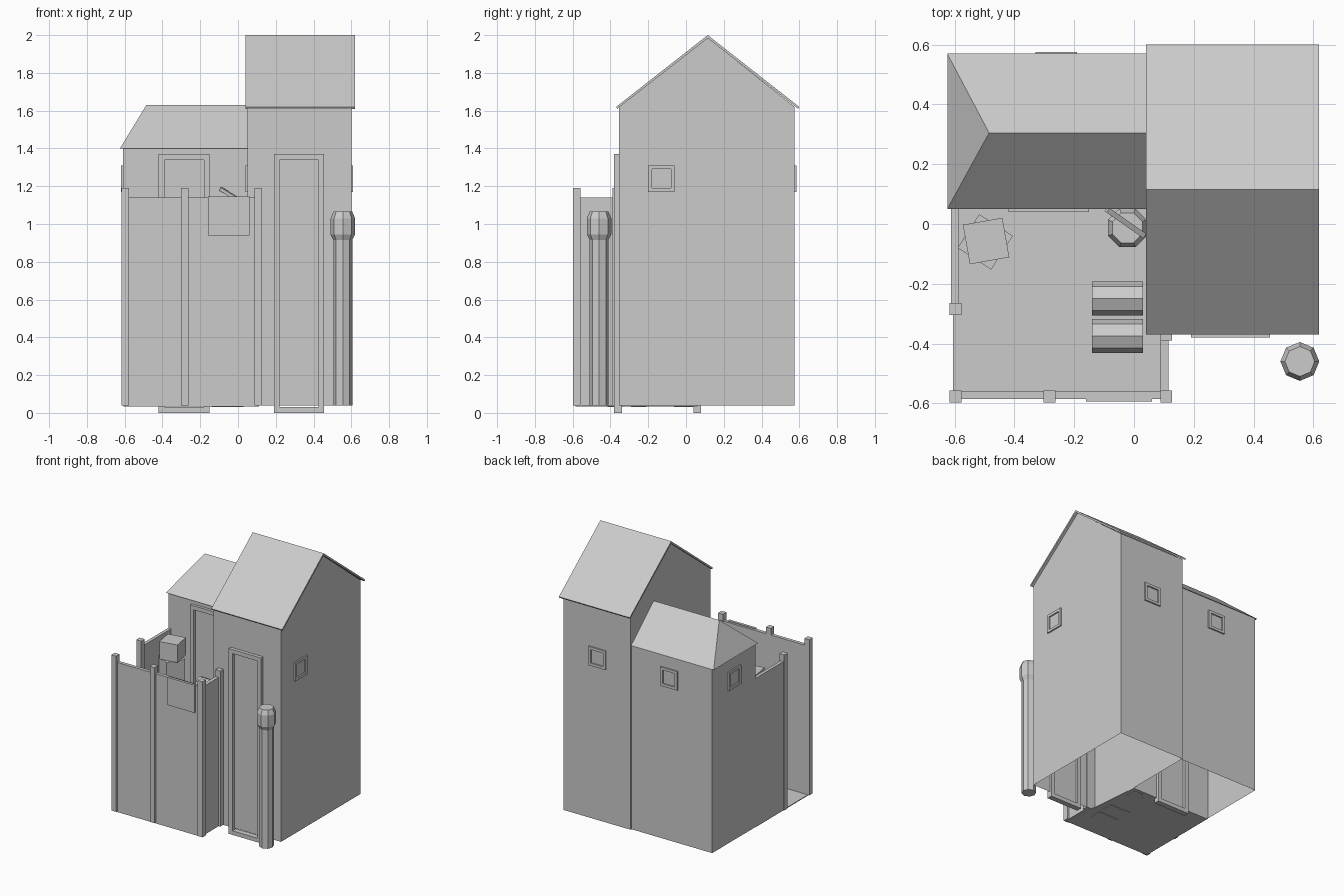
import bpy, bmesh, math
from mathutils import Vector, Matrix

if "Cube" in bpy.data.objects:
    bpy.data.objects.remove(bpy.data.objects["Cube"])


def mesh_object(name, verts, faces):
    me = bpy.data.meshes.new(name)
    me.from_pydata([tuple(v) for v in verts], [], faces)
    bm = bmesh.new()
    bm.from_mesh(me)
    bmesh.ops.recalc_face_normals(bm, faces=bm.faces)
    bm.to_mesh(me)
    bm.free()
    ob = bpy.data.objects.new(name, me)
    bpy.context.collection.objects.link(ob)
    return ob


def box(name, x0, x1, y0, y1, z0, z1, open_bottom=False):
    v = [(x, y, z) for z in (z0, z1) for x, y in ((x0, y0), (x1, y0), (x1, y1), (x0, y1))]
    f = [(i, (i + 1) % 4, (i + 1) % 4 + 4, i + 4) for i in range(4)] + [(4, 5, 6, 7)]
    if not open_bottom:
        f.append((3, 2, 1, 0))
    return mesh_object(name, v, f)


def extrude_x(name, profile, x0, x1, skip=()):
    # profile is a list of (y, z); skip lists profile edges left open
    n = len(profile)
    v = [(x, y, z) for x in (x0, x1) for y, z in profile]
    f = [(i, (i + 1) % n, (i + 1) % n + n, i + n) for i in range(n) if i not in skip]
    f += [tuple(range(n)), tuple(range(n, 2 * n))]
    return mesh_object(name, v, f)


def lathe(name, x, y, rings, sides=8, turn=0.0):
    # rings is a list of (radius, z)
    v, f = [], []
    for r, z in rings:
        for i in range(sides):
            a = turn + math.tau * i / sides
            v.append((x + r * math.cos(a), y + r * math.sin(a), z))
    for k in range(len(rings) - 1):
        for i in range(sides):
            j = (i + 1) % sides
            f.append((k * sides + i, k * sides + j, (k + 1) * sides + j, (k + 1) * sides + i))
    f += [tuple(range(sides)), tuple(range(len(v) - sides, len(v)))]
    return mesh_object(name, v, f)


def frame(name, axis, plane, centre, width, z0, z1, bar, depth):
    # four bars around an opening, straddling the wall plane
    a0, a1 = centre - width / 2, centre + width / 2
    bars = [(a0, a0 + bar, z0, z1), (a1 - bar, a1, z0, z1),
            (a0 + bar, a1 - bar, z1 - bar, z1), (a0 + bar, a1 - bar, z0, z0 + bar)]
    for i, (p, q, lo, hi) in enumerate(bars):
        n = f"{name}_bar_{i}"
        if axis == 'x':
            box(n, plane - depth, plane + depth, p, q, lo, hi)
        else:
            box(n, p, q, plane - depth, plane + depth, lo, hi)


# Tower walls, open underneath
extrude_x("tower_walls", [(-.355, .04), (.575, .04), (.575, 1.62), (.115, 1.985), (-.355, 1.62)],
          .05, .60, skip=(0,))
# Tower gable roof
extrude_x("tower_roof", [(-.37, 1.62), (.115, 2.0), (.60, 1.62), (.594, 1.61), (.115, 1.983), (-.364, 1.61)],
          .04, .62)

# Side wing walls and hipped roof
box("wing_walls", -.61, .05, .06, .565, .04, 1.40, open_bottom=True)
mesh_object("wing_roof",
            [(-.625, .05, 1.40), (.05, .05, 1.40), (.05, .57, 1.40), (-.625, .57, 1.40),
             (-.485, .305, 1.63), (.05, .305, 1.63)],
            [(0, 1, 5, 4), (2, 3, 4, 5), (3, 0, 4), (1, 2, 5), (0, 3, 2, 1)])

# Window frames
for name, axis, plane, centre in (
        ("window_right", 'x', .60, -.13), ("window_left", 'x', -.61, .31),
        ("window_yard", 'x', .05, -.13), ("window_tower_back", 'y', .575, .32),
        ("window_wing_back", 'y', .565, -.26)):
    frame(name, axis, plane, centre, .14, 1.17, 1.31, .02, .01)

# Door frames
frame("tower_door", 'y', -.36, .3225, .265, 0, 1.37, .03, .02)
frame("wing_door", 'y', .06, -.285, .27, 0, 1.37, .03, .02)

# Yard floor
mesh_object("yard_floor",
            [(x, y, z) for z in (.034, .04) for x, y in
             ((-.605, -.585), (.11, -.585), (.05, .06), (-.605, .06))],
            [(3, 2, 1, 0), (4, 5, 6, 7)] + [(i, (i + 1) % 4, (i + 1) % 4 + 4, i + 4) for i in range(4)])

# Fence posts
for i, (x, y) in enumerate(((-.598, -.578), (-.283, -.578), (.108, -.578), (-.598, -.285), (.108, -.37))):
    box(f"fence_post_{i}", x - .02, x + .02, y - .02, y + .02, .04, 1.19)
# Fence panels, with a gap on the left as the gateway
box("fence_front", -.60, .11, -.585, -.56, .04, 1.14)
box("fence_left", -.612, -.588, -.285, .06, .04, 1.14)
box("fence_right", .088, .115, -.57, -.37, .04, 1.14)
# Board hung on the front fence
box("fence_board", -.16, .06, -.594, -.575, .94, 1.145)

# Barrels on tall stems
lathe("front_barrel", .555, -.46, [(.05, .04), (.05, .915), (.065, .945), (.065, 1.03), (.05, 1.065)])
lathe("yard_barrel", -.022, -.013, [(.054, .03), (.054, .915), (.07, .945), (.07, 1.03), (.054, 1.065)],
      turn=math.pi / 8)

# Stacked crates
for name, x, y, z0, z1, deg in (("lower_crate", -.498, -.06, .04, 1.0, -33),
                                ("upper_crate", -.495, -.057, 1.0, 1.13, 10)):
    ob = box(name, -.067, .067, -.067, .067, z0, z1)
    ob.matrix_world = Matrix.Translation((x, y, 0)) @ Matrix.Rotation(math.radians(deg), 4, 'Z')

# Lying kegs, rounded on top and carried down to the floor
for i, y in enumerate((-.375, -.25)):
    top = [(y + .057 * math.cos(math.pi * k / 4), .965 + .06 * math.sin(math.pi * k / 4)) for k in range(5)]
    extrude_x(f"keg_{i}", top + [(y - .04, .03), (y + .04, .03)], -.14, .03)

# Handle leaning over the yard barrel
p, q = Vector((-.09, .048, 1.185)), Vector((.033, -.038, 1.11))
ob = box("leaning_handle", -.009, .009, -.009, .009, 0, (q - p).length)
ob.matrix_world = Matrix.Translation(p) @ (q - p).to_track_quat('Z', 'Y').to_matrix().to_4x4()
